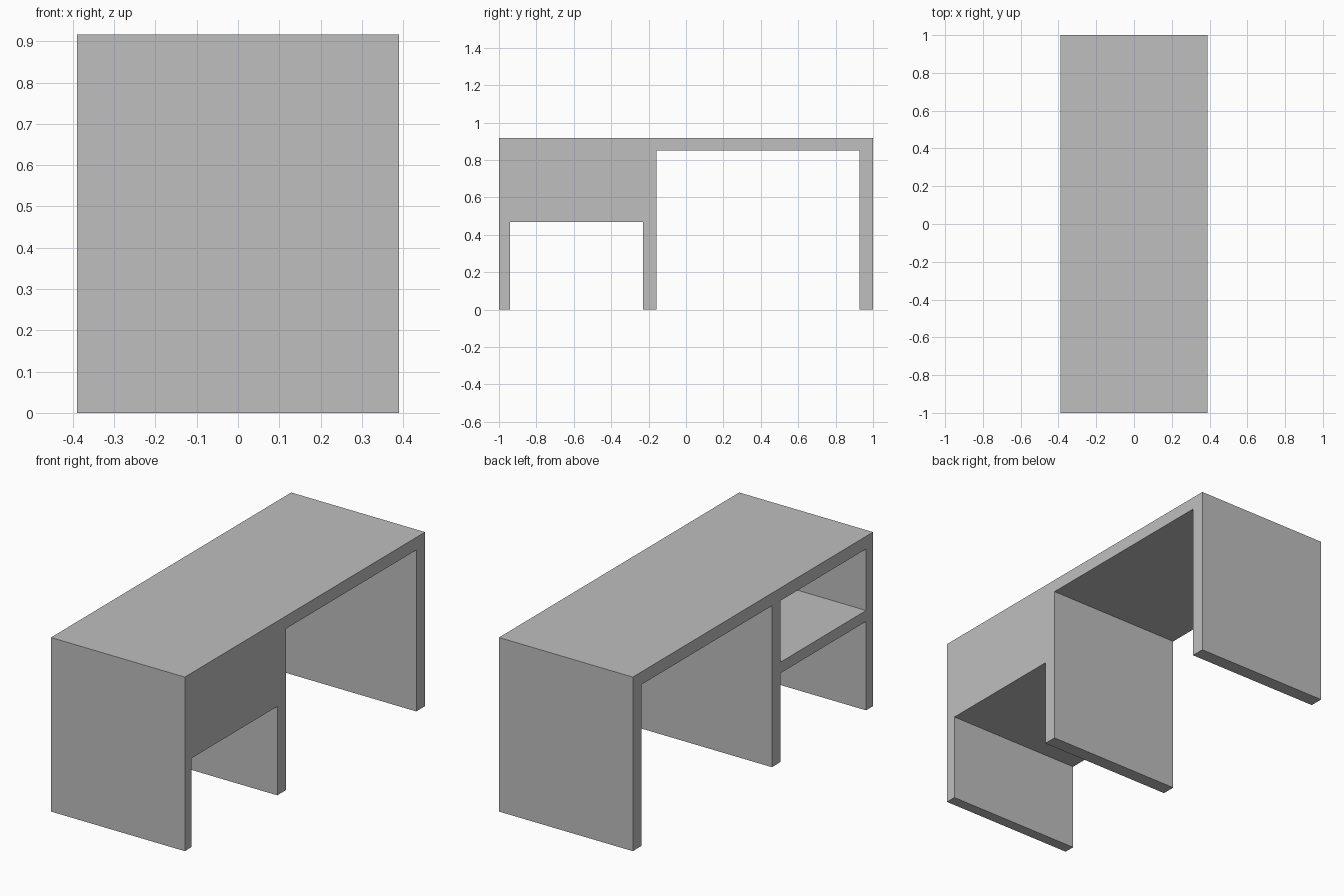
import bpy

if "Cube" in bpy.data.objects:
    bpy.data.objects.remove(bpy.data.objects["Cube"], do_unlink=True)

# Main dimensions
HALF_W, HALF_L, HEIGHT = 0.39, 1.0, 0.917
TOP_UNDER = 0.85
END_INNER = -0.942
DIVIDER = (-0.23, -0.158)
BACK_INNER = 0.927
SHELF = (0.468, 0.526)
PANEL = 0.058
OVER = 0.1

grey = bpy.data.materials.new("plain_grey")
grey.use_nodes = True
colour = (0.52, 0.52, 0.52, 1)
grey.diffuse_color = colour
grey.node_tree.nodes["Principled BSDF"].inputs["Base Color"].default_value = colour


def box(name, xs, ys, zs):
    """Box spanning the given ranges."""
    corners = [(x, y, z) for x in xs for y in ys for z in zs]
    faces = [(0, 1, 3, 2), (4, 6, 7, 5), (0, 4, 5, 1),
             (2, 3, 7, 6), (0, 2, 6, 4), (1, 5, 7, 3)]
    mesh = bpy.data.meshes.new(name)
    mesh.from_pydata(corners, [], faces)
    mesh.materials.append(grey)
    obj = bpy.data.objects.new(name, mesh)
    bpy.context.collection.objects.link(obj)
    return obj


def carve(target, cutter):
    """Cut one opening out of the body and discard the cutter."""
    cutter.hide_render = True
    mod = target.modifiers.new(cutter.name, "BOOLEAN")
    mod.operation = "DIFFERENCE"
    mod.solver = "EXACT"
    mod.object = cutter
    bpy.context.view_layer.objects.active = target
    bpy.ops.object.modifier_apply(modifier=mod.name)
    bpy.data.objects.remove(cutter, do_unlink=True)


# Desk body: top, end panels, divider, shelf and side panel in one piece
desk = box("desk_body", (-HALF_W, HALF_W), (-HALF_L, HALF_L), (0, HEIGHT))
through = (-HALF_W - OVER, HALF_W + OVER)
bay = (END_INNER, DIVIDER[0])

# Knee space under the long side of the top
carve(desk, box("knee_space", through, (DIVIDER[1], BACK_INNER), (-OVER, TOP_UNDER)))
# Open space below the shelf
carve(desk, box("lower_opening", through, bay, (-OVER, SHELF[0])))
# Cubby above the shelf, closed by a panel on the left side
carve(desk, box("cubby", (through[0], HALF_W - PANEL), bay, (SHELF[1], TOP_UNDER)))
